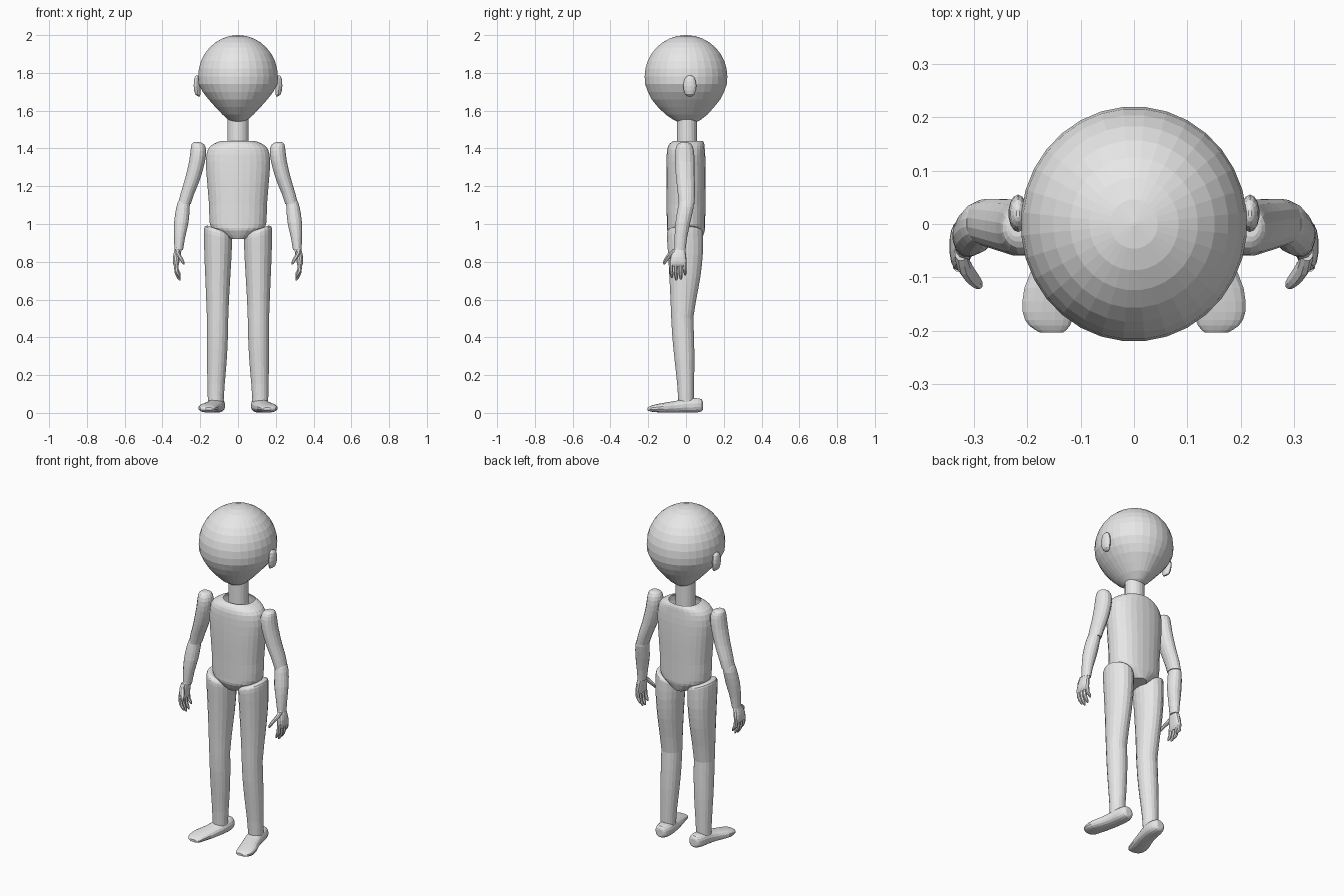
import bpy, bmesh, math
from mathutils import Vector

skin = bpy.data.materials.new("plain_grey")
skin.diffuse_color = (0.8, 0.8, 0.8, 1)


def smooth_keys(keys, steps):
    """Catmull-Rom interpolation between ring keys."""
    out = []
    n = len(keys)
    for i in range(n - 1):
        a, b, c, d = (keys[max(0, min(n - 1, i + k))] for k in (-1, 0, 1, 2))
        for s in range(steps):
            t = s / steps
            out.append([0.5 * (2 * q + (r - p) * t + (2 * p - 5 * q + 4 * r - w) * t * t
                               + (3 * q - p - 3 * r + w) * t ** 3)
                        for p, q, r, w in zip(a, b, c, d)])
    out.append(list(keys[-1]))
    return out


def loft(name, keys, seg=16, steps=2, along="z", power=2.0, side=1,
         cap_start=True, cap_end=True):
    """Rings of (x, y, z, half width, half depth, sideways slope)."""
    bm = bmesh.new()
    rings = []
    keys = [tuple(k) + (0,) * (6 - len(k)) for k in keys]
    for x, y, z, a, b, slope in smooth_keys(keys, steps):
        ring = []
        for i in range(seg):
            t = 2 * math.pi * (i + 0.5) / seg
            c, s = math.cos(t), math.sin(t)
            u = a * math.copysign(abs(c) ** (2 / power), c)
            v = b * math.copysign(abs(s) ** (2 / power), s)
            p = (x + u, y + v, z + slope * u) if along == "z" else (x + u, y, z + v)
            ring.append(bm.verts.new((p[0] * side, p[1], p[2])))
        rings.append(ring)
    for r0, r1 in zip(rings, rings[1:]):
        for i in range(seg):
            j = (i + 1) % seg
            bm.faces.new((r0[i], r0[j], r1[j], r1[i]))
    if cap_start:
        bm.faces.new(rings[0])
    if cap_end:
        bm.faces.new(rings[-1])
    bmesh.ops.recalc_face_normals(bm, faces=bm.faces)
    mesh = bpy.data.meshes.new(name)
    bm.to_mesh(mesh)
    bm.free()
    mesh.materials.append(skin)
    obj = bpy.data.objects.new(name, mesh)
    bpy.context.collection.objects.link(obj)
    return obj


# Head: round skull tapering to the chin
skull = [(0, 0, 1.78 + 0.22 * math.sin(t), 0.212 * math.cos(t), 0.22 * math.cos(t))
         for t in (math.radians(89 - 89 * i / 8) for i in range(9))]
jaw = [(0, 0, 1.74, .209, .217), (0, 0, 1.70, .188, .203), (0, 0, 1.66, .157, .183),
       (0, 0, 1.62, .121, .150), (0, .003, 1.58, .083, .112), (0, .006, 1.55, .050, .070),
       (0, .008, 1.533, .025, .035)]
loft("head", skull + jaw, seg=32, steps=1)

# Neck
loft("neck", [(0, .005, 1.40, .055, .053), (0, .005, 1.56, .055, .053)], seg=20, steps=1)

# Torso: open collar, tapered hips
loft("torso", [(0, .012, 1.44, .088, .078), (0, .005, 1.425, .128, .092),
               (0, 0, 1.395, .160, .100), (0, 0, 1.33, .171, .104), (0, 0, 1.22, .164, .105),
               (0, 0, 1.10, .154, .103), (0, 0, 1.00, .150, .102), (0, 0, .965, .125, .100),
               (0, .005, .92, .050, .080)],
     seg=28, steps=2, power=2.25, cap_start=False)

for side, label in ((1, "right"), (-1, "left")):
    # Ear: flattened disc with a raised rim
    loft(label + "_ear_rim", [(.204, .02, 1.675, .003, .008), (.213, .02, 1.687, .014, .025),
                              (.217, .02, 1.73, .018, .035), (.217, .02, 1.773, .014, .025),
                              (.217, .02, 1.786, .003, .008)], seg=14, side=side)

    # Upper and lower leg, meeting at the knee
    loft(label + "_thigh", [(.106, -.005, .972, .055, .078, .35), (.106, -.005, .962, .071, .092, .35),
                            (.106, -.006, .935, .075, .096, .25), (.106, -.003, .84, .073, .093),
                            (.107, -.006, .72, .067, .083), (.108, -.014, .60, .061, .069),
                            (.108, -.020, .50, .057, .059)], seg=20, side=side)
    loft(label + "_calf", [(.108, -.020, .51, .057, .059), (.109, -.015, .40, .056, .058),
                           (.112, -.008, .28, .053, .053), (.116, -.002, .15, .046, .045),
                           (.118, 0, .05, .042, .041)], seg=20, side=side)

    # Foot, turned slightly outward
    loft(label + "_foot", [(.112, .090, .038, .018, .020), (.112, .080, .040, .034, .034),
                           (.113, .045, .040, .045, .039), (.118, 0, .038, .048, .037),
                           (.132, -.06, .032, .050, .031), (.152, -.12, .027, .054, .026),
                           (.160, -.165, .024, .049, .020), (.158, -.19, .022, .039, .014),
                           (.154, -.203, .021, .022, .007)],
         seg=16, along="y", power=2.4, side=side)

    # Arm
    loft(label + "_upper_arm", [(.219, -.008, 1.433, .014, .016), (.213, -.008, 1.423, .033, .037),
                                (.210, -.008, 1.39, .042, .050), (.217, -.007, 1.33, .043, .053),
                                (.240, -.003, 1.24, .041, .050), (.268, .002, 1.16, .037, .046),
                                (.284, .003, 1.105, .034, .042)], seg=16, side=side)
    loft(label + "_forearm", [(.284, .002, 1.125, .030, .036), (.291, -.001, 1.09, .036, .042),
                              (.300, -.016, 1.01, .039, .040), (.309, -.027, .93, .030, .034),
                              (.314, -.032, .862, .023, .030)], seg=16, side=side)

    # Palm
    loft(label + "_palm", [(.314, -.033, .885, .017, .023), (.318, -.036, .86, .019, .032),
                           (.325, -.041, .825, .020, .042), (.328, -.042, .79, .016, .046),
                           (.327, -.042, .775, .009, .040)], seg=14, power=2.4, side=side)

    # Four curled fingers
    for i, (y, tip) in enumerate(((-.078, .715), (-.054, .700), (-.030, .705), (-.007, .728))):
        mid = (tip + .79) / 2
        loft(f"{label}_finger_{i + 1}", [(.328, y, .80, .012, .012), (.325, y, mid, .012, .011),
                                         (.314, y + .002, tip + .015, .010, .010),
                                         (.308, y + .003, tip, .004, .004)], seg=8, side=side)

    # Thumb reaching forward and inward
    loft(label + "_thumb", [(.324, -.055, .868, .012, .014), (.318, -.078, .845, .013, .018),
                            (.304, -.098, .820, .012, .016), (.292, -.112, .798, .009, .010),
                            (.288, -.115, .786, .004, .004)], seg=8, side=side)
